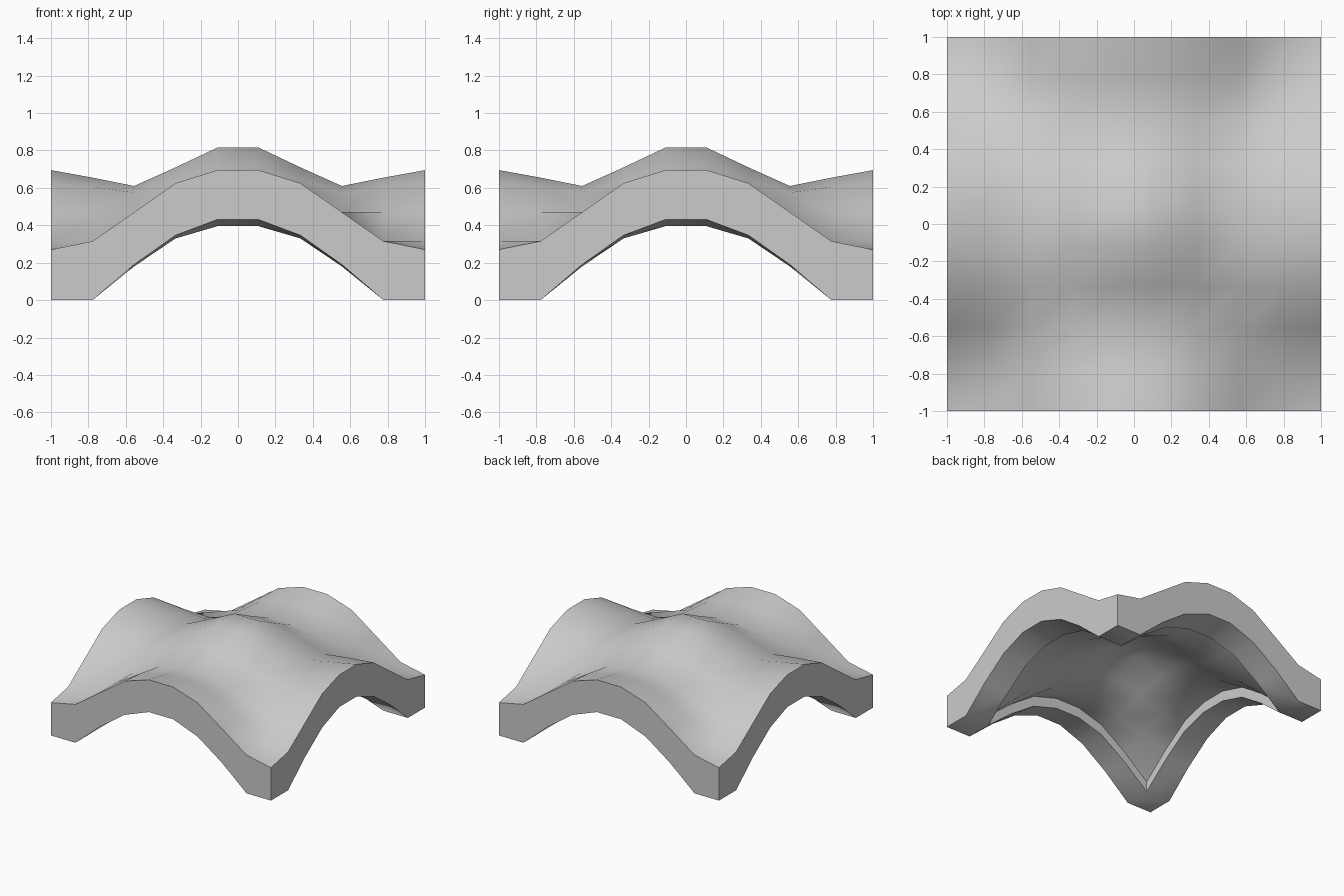
import bpy, bmesh, math

if "Cube" in bpy.data.objects:
    bpy.data.objects.remove(bpy.data.objects["Cube"])

N = 10
# Quarter height table (outer edge -> centre), symmetric about the diagonal
TOP = [[.27],
       [.315, .315],
       [.47, .47, .47],
       [.625, .605, .575, .645],
       [.695, .655, .61, .71, .815]]
RIM_OUTER = [0, 0, .19, .347, .43]
RIM_INNER = [0, 0, .18, .33, .395]
STEP = .085      # height of the step inside the rim
THICK = .18      # shell thickness inside the rim


def fold(i, j):
    a, b = min(i, N - 1 - i), min(j, N - 1 - j)
    return min(a, b), max(a, b)


def top_z(i, j):
    lo, hi = fold(i, j)
    return TOP[hi][lo]


def rim_z(i, j):
    lo, hi = fold(i, j)
    return RIM_OUTER[hi] if lo == 0 else RIM_INNER[hi]


def vault_z(i, j):
    lo, hi = fold(i, j)
    return RIM_INNER[hi] + STEP if lo == 1 else TOP[hi][lo] - THICK


bm = bmesh.new()


def layer(height, keep):
    return {(i, j): bm.verts.new((-1 + 2 * i / (N - 1), -1 + 2 * j / (N - 1), height(i, j)))
            for i in range(N) for j in range(N) if keep(fold(i, j)[0])}


def loop(k):
    """Grid indices of the square ring k cells in from the edge."""
    a, b = k, N - 1 - k
    return ([(i, a) for i in range(a, b)] + [(b, j) for j in range(a, b)] +
            [(i, b) for i in range(b, a, -1)] + [(a, j) for j in range(b, a, -1)])


def wall(low, high, k):
    ring = loop(k)
    for p, q in zip(ring, ring[1:] + ring[:1]):
        bm.faces.new((low[p], low[q], high[q], high[p]))


top = layer(top_z, lambda m: True)
rim = layer(rim_z, lambda m: m <= 1)
vault = layer(vault_z, lambda m: m >= 1)

# Upper surface, underside rim and recessed underside
for i in range(N - 1):
    for j in range(N - 1):
        cell = [(i, j), (i + 1, j), (i + 1, j + 1), (i, j + 1)]
        bm.faces.new([top[c] for c in cell])
        under = vault if all(c in vault for c in cell) else rim
        bm.faces.new([under[c] for c in reversed(cell)])

# Outer side faces and the small step inside the rim
wall(rim, top, 0)
wall(vault, rim, 1)
bmesh.ops.recalc_face_normals(bm, faces=bm.faces)

mesh = bpy.data.meshes.new("arched_canopy")
bm.to_mesh(mesh)
bm.free()
canopy = bpy.data.objects.new("arched_canopy", mesh)
bpy.context.collection.objects.link(canopy)
bpy.context.view_layer.objects.active = canopy
canopy.select_set(True)
bpy.ops.object.shade_smooth_by_angle(angle=math.radians(45))
